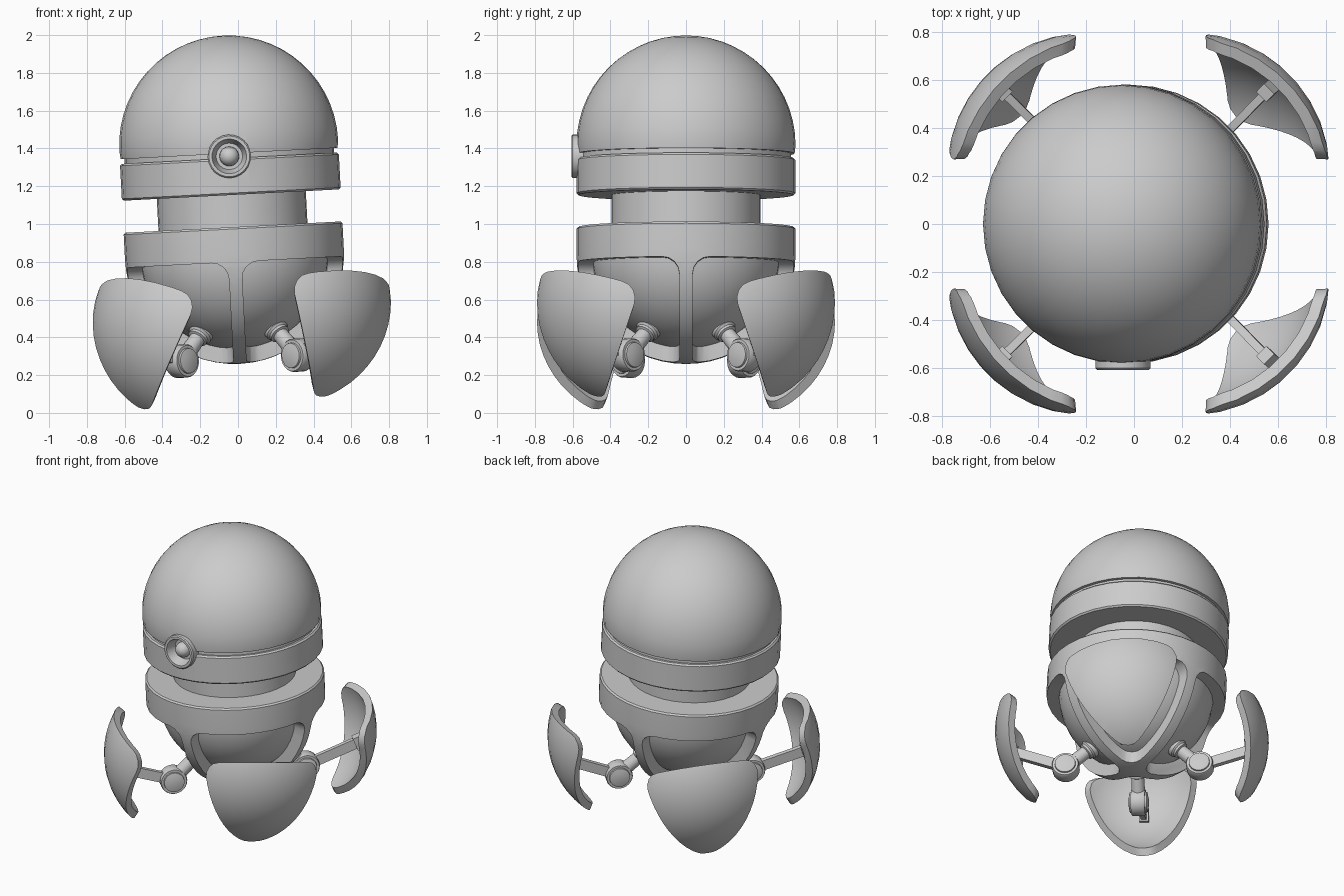
import bpy, bmesh
from math import sin, cos, pi, radians
from mathutils import Matrix, Vector

if "Cube" in bpy.data.objects:
    bpy.data.objects.remove(bpy.data.objects["Cube"])

GREY = bpy.data.materials.new("plain_grey")
GREY.use_nodes = True
GREY.diffuse_color = (0.6, 0.6, 0.6, 1)
GREY.node_tree.nodes["Principled BSDF"].inputs["Base Color"].default_value = (0.6, 0.6, 0.6, 1)

R = 0.58           # outer body radius
LOW = 0.84         # height of the lower hemisphere's centre
TILT = Matrix.Translation((0.025, 0, 0)) @ Matrix.Rotation(radians(-3), 4, 'Y')


def finish(name, bm, matrix):
    bmesh.ops.recalc_face_normals(bm, faces=bm.faces)
    mesh = bpy.data.meshes.new(name)
    bm.to_mesh(mesh)
    bm.free()
    mesh.materials.append(GREY)
    ob = bpy.data.objects.new(name, mesh)
    bpy.context.collection.objects.link(ob)
    ob.matrix_world = matrix
    return ob


def lathe(name, profile, matrix=TILT, steps=36):
    """Revolve (radius, height) points about z; the profile is a closed solid."""
    bm = bmesh.new()
    verts = [bm.verts.new((r, 0, z)) for r, z in profile]
    edges = [bm.edges.new(pair) for pair in zip(verts, verts[1:])]
    if profile[0][0] > 0:
        edges.append(bm.edges.new((verts[-1], verts[0])))
    bmesh.ops.spin(bm, geom=verts + edges, axis=(0, 0, 1), cent=(0, 0, 0),
                   angle=2 * pi, steps=steps, use_merge=False)
    bmesh.ops.remove_doubles(bm, verts=bm.verts, dist=0.0005)
    return finish(name, bm, matrix)


def arc(radius, centre, start, end, n=14):
    """Profile points on a circle; angles in degrees above the horizon."""
    angles = [radians(start + (end - start) * i / n) for i in range(n + 1)]
    return [(max(0, radius * cos(a)), centre + radius * sin(a)) for a in angles]


def box(name, low, high, matrix=TILT, corner=0):
    """Box between two corners; optionally round the edges at (low, low, high)."""
    low, high = Vector(low), Vector(high)
    bm = bmesh.new()
    bmesh.ops.create_cube(bm, size=1)
    for v in bm.verts:
        v.co = (low + high) / 2 + v.co * (high - low)
    if corner:
        tip = min(bm.verts, key=lambda v: v.co.x + v.co.y - v.co.z)
        bmesh.ops.bevel(bm, geom=list(tip.link_edges), offset=corner, segments=4,
                        profile=0.5, affect='EDGES')
    return finish(name, bm, matrix)


def carve(ob, cutter, operation='DIFFERENCE'):
    bpy.context.view_layer.update()
    mod = ob.modifiers.new("cut", 'BOOLEAN')
    mod.operation, mod.solver, mod.object = operation, 'EXACT', cutter
    bpy.context.view_layer.objects.active = ob
    bpy.ops.object.modifier_apply(modifier=mod.name)
    bpy.data.objects.remove(cutter)


def aim(frame, a, b):
    """Frame placed at a with z pointing to b and y kept sideways."""
    z = (Vector(b) - Vector(a)).normalized()
    y = Vector((0, 1, 0))
    turn = Matrix((y.cross(z), y, z)).transposed().to_4x4()
    return frame @ Matrix.Translation(a) @ turn, (Vector(b) - Vector(a)).length


# Head: dome, narrow seam, band and neck
dome = lathe("head_dome", [(0, 1.375), (0.575, 1.375)] + arc(R, 1.42, 0, 90))
band = lathe("head_band", [(0, 1.155), (0.57, 1.155), (R, 1.165), (R, 1.34), (0.57, 1.35), (0, 1.35)])
lathe("head_seam", [(0, 1.33), (0.555, 1.33), (0.555, 1.39), (0, 1.39)])
lathe("neck", [(0, 0.9), (0.395, 0.9), (0.395, 1.2), (0, 1.2)])

# Eye: ring set into the head, with a ball lens
eye_frame = TILT @ Matrix.Translation((0, 0, 1.36)) @ Matrix.Rotation(pi / 2, 4, 'X')
for part in (dome, band, bpy.data.objects["head_seam"]):
    carve(part, lathe("eye_cutter", [(0, 0.5), (0.108, 0.5), (0.108, 0.7), (0, 0.7)], eye_frame))
lathe("eye_ring", [(0, 0.49), (0.115, 0.49), (0.115, 0.6), (0.108, 0.607), (0.092, 0.607),
                   (0.088, 0.595), (0.07, 0.54), (0, 0.54)], eye_frame, 24)
lathe("eye_lens", arc(0.052, 0.55, -90, 90, 10), eye_frame, 20)

# Lower body: hollow shell with four rounded openings around a core
shell = lathe("lower_shell", arc(R, LOW, -90, 0) + [(R, 0.975), (0.57, 0.985), (0.38, 0.985)]
              + arc(0.49, LOW, 0, -90))
for k in range(4):
    turn = Matrix.Translation((0, 0, LOW)) @ Matrix.Rotation(k * pi / 2, 4, 'Z')
    carve(shell, box("opening_cutter", (0.035, 0.035, -0.8), (0.8, 0.8, -0.04), TILT @ turn, 0.09))
lathe("lower_core", arc(0.5, LOW, -90, 0) + [(0.5, 0.9), (0, 0.9)])

# Four legs, each in a frame whose x axis points outward
HIP, KNEE, GRIP = (0.25, 0, 0.46), (0.435, 0, 0.29), (0.81, 0, 0.42)
for side_x, side_y, label in ((1, -1, "front_left"), (-1, -1, "front_right"),
                              (1, 1, "back_left"), (-1, 1, "back_right")):
    outward = Vector((side_x, side_y, 0))
    spin = Matrix.Rotation(Vector((1, 0)).angle_signed(Vector((side_x, -side_y))), 4, 'Z')
    leg = TILT @ spin

    # Hip collar and thigh
    frame, length = aim(leg, HIP, KNEE)
    lathe(label + "_thigh", [(0, -0.05), (0.065, -0.05), (0.065, 0.055), (0.055, 0.065), (0.055, 0.08),
                             (0.042, 0.085), (0.046, length), (0, length)], frame, 20)

    # Knee drum with raised round caps
    drum = leg @ Matrix.Translation(KNEE) @ Matrix.Rotation(pi / 2, 4, 'X')
    half = [(0.088, 0.035), (0.083, 0.045), (0.068, 0.045), (0.066, 0.056), (0.03, 0.064), (0, 0.064)]
    lathe(label + "_knee", [(r, -z) for r, z in reversed(half)] + half, drum, 24)

    # Flat link from the knee to the foot plate
    frame, length = aim(leg, KNEE, GRIP)
    box(label + "_link", (-0.034, -0.017, 0), (0.034, 0.017, length), frame)
    box(label + "_bracket", (-0.045, -0.03, length - 0.05), (0.045, 0.03, length), frame)

    # Foot plate: a body panel swung open
    plate = lathe(label + "_foot_plate", arc(R, 0, -90, 0) + arc(0.53, 0, 0, -90), Matrix())
    carve(plate, box("plate_cutter", (0.045, 0.045, -0.8), (0.8, 0.8, -0.045), Matrix(), 0.1),
          'INTERSECT')
    centre = Matrix.Translation(outward * 0.523 + Vector((0, 0, 0.385)))
    lean = centre @ Matrix.Rotation(radians(9), 4, 'Y') @ centre.inverted()
    swing = Matrix.Translation((0.305, 0, 0.511)) @ Matrix.Rotation(radians(-27), 4, 'Y')
    plate.matrix_world = TILT @ lean @ spin @ swing @ Matrix.Rotation(-pi / 4, 4, 'Z')

# Smooth shading with crisp edges
bpy.ops.object.select_all(action='DESELECT')
for ob in bpy.context.collection.objects:
    if ob.type == 'MESH' and ob.data.materials and ob.data.materials[0] == GREY:
        ob.select_set(True)
        bpy.context.view_layer.objects.active = ob
bpy.ops.object.shade_smooth_by_angle(angle=radians(30))
